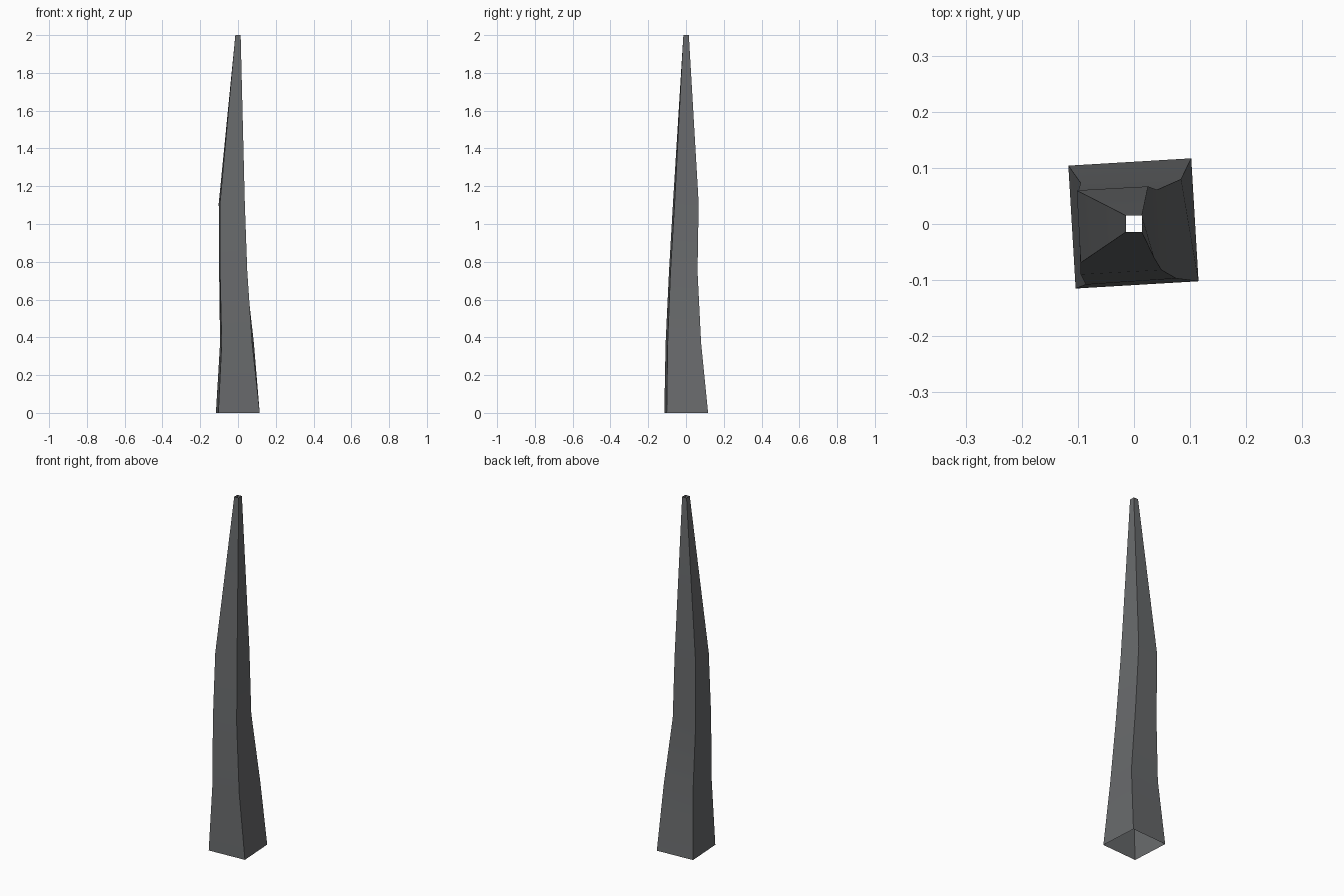
import bpy
import bmesh

if "Cube" in bpy.data.objects:
    bpy.data.objects.remove(bpy.data.objects["Cube"], do_unlink=True)

# Dark stone colour
mat = bpy.data.materials.new("dark grey")
mat.use_nodes = True
colour = (0.14, 0.145, 0.15, 1.0)
mat.diffuse_color = colour
bsdf = mat.node_tree.nodes["Principled BSDF"]
bsdf.inputs["Base Color"].default_value = colour
bsdf.inputs["Roughness"].default_value = 0.9

# Cross-sections from base to tip: height, then the corners
# front left, front right, back right, back left
SECTIONS = [
    (0.00, [(-0.104, -0.115), (0.115, -0.102), (0.102, 0.117), (-0.117, 0.104)]),
    (0.37, [(-0.086, -0.108), (0.075, -0.097), (0.084, 0.080), (-0.095, 0.073)]),
    (0.75, [(-0.095, -0.090), (0.049, -0.082), (0.041, 0.061), (-0.100, 0.056)]),
    (1.11, [(-0.095, -0.069), (0.036, -0.060), (0.025, 0.067), (-0.102, 0.060)]),
    (2.00, [(-0.014, -0.014), (0.014, -0.014), (0.014, 0.015), (-0.014, 0.015)]),
]

# Crooked four-sided spike: a tube of walls, open at the base and the tip
bm = bmesh.new()
rings = [[bm.verts.new((x, y, z)) for x, y in corners] for z, corners in SECTIONS]
for low, high in zip(rings, rings[1:]):
    for i in range(4):
        j = (i + 1) % 4
        bm.faces.new((low[i], low[j], high[j], high[i]))

mesh = bpy.data.meshes.new("crooked_spike")
bm.to_mesh(mesh)
bm.free()
mesh.materials.append(mat)
spike = bpy.data.objects.new("crooked_spike", mesh)
bpy.context.collection.objects.link(spike)

# Soft bends along the walls, sharp corner edges
bpy.context.view_layer.objects.active = spike
spike.select_set(True)
bpy.ops.object.shade_smooth_by_angle()
